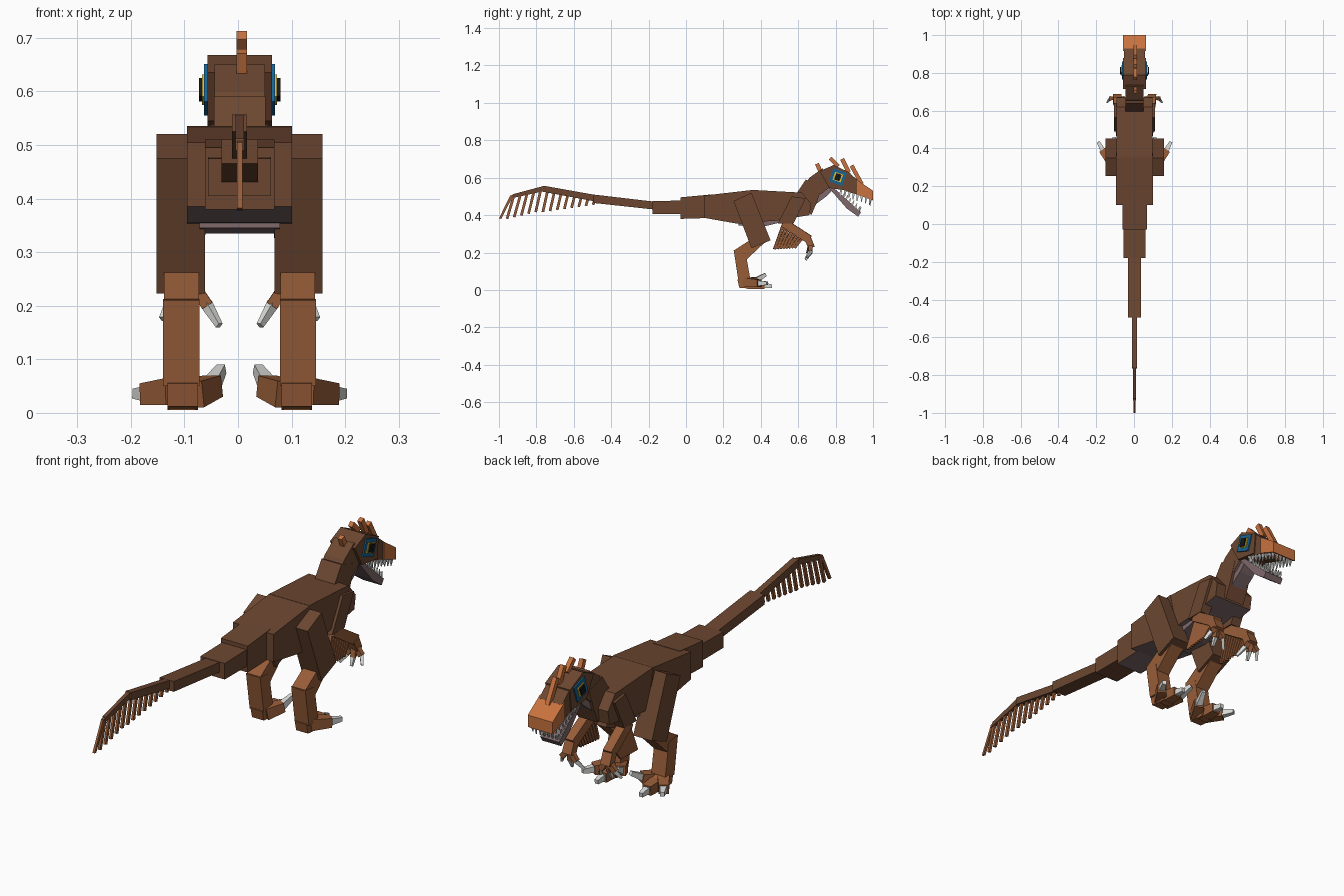
import bpy, bmesh
from mathutils import Vector

if "Cube" in bpy.data.objects:
    bpy.data.objects.remove(bpy.data.objects["Cube"])

CX = 0.003  # body centre line


def material(name, r, g, b):
    m = bpy.data.materials.new(name)
    m.use_nodes = True
    m.diffuse_color = (r, g, b, 1)
    m.node_tree.nodes["Principled BSDF"].inputs["Base Color"].default_value = (r, g, b, 1)
    return m


BROWN = material("dark brown hide", .15, .062, .03)
TAN = material("tan brown skin", .31, .108, .04)
ORANGE = material("orange snout", .58, .17, .05)
MAUVE = material("mauve belly", .21, .14, .145)
WHITE = material("white claw", .68, .68, .66)
BLUE = material("blue eye patch", .008, .13, .3)
YELLOW = material("yellow iris", .75, .5, .03)
BLACK = material("black pupil", .008, .008, .008)


def finish(name, bm, mats):
    bmesh.ops.recalc_face_normals(bm, faces=bm.faces)
    if len(mats) > 1:  # second colour goes on the underside
        bm.normal_update()
        for f in bm.faces:
            f.material_index = int(f.normal.z < -0.5)
    me = bpy.data.meshes.new(name)
    bm.to_mesh(me)
    bm.free()
    for m in mats:
        me.materials.append(m)
    ob = bpy.data.objects.new(name, me)
    bpy.context.collection.objects.link(ob)
    return ob


def prism(name, profile, x0, x1, *mats):
    """Side profile of (y, z) points extruded across x."""
    bm = bmesh.new()
    face = bm.faces.new([bm.verts.new((CX + x0, y, z)) for y, z in profile])
    new = bmesh.ops.extrude_face_region(bm, geom=[face])["geom"]
    verts = [v for v in new if isinstance(v, bmesh.types.BMVert)]
    bmesh.ops.translate(bm, verts=verts, vec=(x1 - x0, 0, 0))
    return finish(name, bm, mats)


def add_bar(bm, a, b, w, h, taper=1):
    """Box running from a to b, w wide and h deep, tapering to the end."""
    a, b = Vector(a), Vector(b)
    rot = (b - a).to_track_quat('Y', 'Z')
    for v in bmesh.ops.create_cube(bm, size=1)["verts"]:
        end = v.co.y > 0
        k = taper if end else 1
        v.co = (b if end else a) + rot @ Vector((v.co.x * w * k, 0, v.co.z * h * k))
        v.co.x += CX


def bars(name, items, mat):
    bm = bmesh.new()
    for it in items:
        add_bar(bm, *it)
    return finish(name, bm, [mat])


def lerp(a, b, t):
    return tuple(p + (q - p) * t for p, q in zip(a, b))


# Torso
prism("hips", [(.10, .385), (.10, .505), (.36, .535), (.40, .35), (.27, .355)], -.098, .098, BROWN, MAUVE)
prism("chest", [(.32, .36), (.35, .535), (.62, .52), (.67, .46), (.66, .40), (.48, .37)], -.096, .096, BROWN, MAUVE)
prism("belly", [(.28, .345), (.28, .42), (.50, .42), (.50, .36), (.40, .335)], -.075, .075, MAUVE)

# Neck
prism("neck_base", [(.58, .50), (.64, .59), (.73, .56), (.70, .47), (.67, .40)], -.048, .048, BROWN, MAUVE)
prism("neck_top", [(.64, .57), (.66, .60), (.73, .65), (.79, .57), (.72, .51)], -.047, .047, BROWN, MAUVE)

# Tail
prism("tail_base", [(-.03, .38), (-.03, .495), (.13, .51), (.13, .385)], -.065, .065, BROWN, MAUVE)
prism("tail_second", [(-.18, .405), (-.18, .475), (-.02, .478), (-.02, .405)], -.059, .059, BROWN)
prism("tail_third", [(-.495, .465), (-.495, .51), (-.17, .472), (-.17, .43)], -.034, .034, BROWN)
prism("tail_fourth", [(-.765, .525), (-.76, .557), (-.48, .507), (-.48, .472)], -.014, .014, BROWN)
prism("tail_fifth", [(-.935, .49), (-.925, .512), (-.76, .556), (-.75, .53)], -.008, .008, BROWN)
prism("tail_tip", [(-1, .382), (-.94, .505), (-.922, .508), (-.988, .38)], -.005, .005, TAN)

# Tail feathers hang from the underside and grow longer to the rear
feathers = []
for i in range(13):
    t = i / 12
    y = -.485 - .435 * t
    z = .49 + (-.485 - y) * .18 if y > -.76 else .545 + (y + .76) * .25
    drop = .035 + .09 * min(1, t * 1.6)
    feathers.append(((0, y, z), (0, y - .012 - .025 * t, z - drop), .01, .014))
bars("tail_feathers", feathers, TAN)

# Head
prism("skull", [(.715, .635), (.79, .668), (.88, .625), (.87, .53), (.765, .545)], -.06, .06, BROWN)
prism("muzzle", [(.85, .53), (.86, .635), (.93, .578), (.93, .505)], -.055, .055, BROWN)
prism("snout", [(.915, .51), (.915, .588), (1.0, .53), (1.0, .478)], -.06, .06, ORANGE)
prism("lower_jaw", [(.76, .55), (.79, .545), (.935, .415), (.92, .392), (.86, .435)], -.046, .046, MAUVE)
prism("throat", [(.67, .44), (.74, .57), (.80, .55), (.75, .50)], -.036, .036, MAUVE)

# Head crest
crest = [((.835 - .02, .66), (.77, .705)), ((.87, .63), (.835, .70)), ((.94, .565), (.885, .665)), ((.72, .63), (.70, .675))]
bars("crest", [((.004, a[0], a[1]), (.004, b[0], b[1]), .02, .022) for a, b in crest], ORANGE)

# Teeth along both jaws and across the front
teeth = []
for s in (-1, 1):
    for i in range(8):
        u = lerp((s * .048, .83, .54), (s * .048, .985, .49), i / 7)
        teeth.append((u, (u[0], u[1] - .004, u[2] - .035), .011, .014, .25))
        if i < 7:
            d = lerp((s * .04, .82, .51), (s * .04, .92, .422), i / 6)
            teeth.append((d, (d[0], d[1] + .012, d[2] + .026), .01, .012, .25))
for i in range(4):
    x = -.03 + .02 * i
    teeth.append(((x, .988, .49), (x, .984, .45), .012, .012, .25))
    teeth.append(((x, .922, .415), (x, .937, .442), .01, .01, .25))
bars("teeth", teeth, WHITE)

for s, side in ((-1, "right"), (1, "left")):
    # Eye: stacked tilted plates
    def plate(name, size, tall, x0, x1, mat):
        u, v = Vector((.94, -.34)) * size, Vector((.34, .94)) * tall
        c = Vector((.812, .603))
        prism(f"{side}_{name}", [c - u - v, c + u - v, c + u + v, c - u + v], s * x0, s * x1, mat)

    plate("eye_patch", .038, .037, .058, .066, BLUE)
    plate("eye_iris", .023, .022, .066, .070, YELLOW)
    plate("eye_pupil", .015, .018, .068, .076, BLACK)

    def pt(x, y, z):
        return (s * x, y, z)

    # Leg
    prism(f"{side}_thigh", [(.254, .475), (.35, .52), (.452, .265), (.35, .223)], s * .065, s * .155, BROWN)
    prism(f"{side}_shin", [(.255, .21), (.35, .272), (.43, .262), (.31, .15)], s * .076, s * .141, TAN)
    prism(f"{side}_ankle", [(.255, .213), (.318, .205), (.345, .05), (.28, .05)], s * .075, s * .143, TAN)
    prism(f"{side}_foot", [(.275, .055), (.34, .065), (.37, .04), (.36, .005), (.285, .012)], s * .078, s * .135, TAN)

    # Toes, with the inner one raised
    toes = [((.118, .32, .04), (.17, .392, .035), (.193, .435, .036)),
            ((.107, .33, .03), (.107, .42, .026), (.107, .46, .02)),
            ((.09, .31, .035), (.05, .375, .05), (.034, .425, .082))]
    bars(f"{side}_toes", [(pt(*a), pt(*b), .05, .05, .8) for a, b, c in toes], TAN)
    bars(f"{side}_toe_claws", [(lerp(pt(*a), pt(*b), .9), pt(*c), .028, .03, .6) for a, b, c in toes], WHITE)

    # Arm
    prism(f"{side}_upper_arm", [(.565, .50), (.64, .49), (.575, .355), (.49, .355)], s * .06, s * .108, BROWN)
    elbow, wrist = pt(.084, .52, .36), pt(.092, .66, .27)
    palm = pt(.092, .672, .225)
    bars(f"{side}_forearm", [(elbow, wrist, .04, .045), (lerp(elbow, wrist, .93), palm, .045, .035)], TAN)

    # Fingers spread sideways
    tips = [pt(.06, .665, .20), pt(.095, .655, .195), pt(.128, .665, .205)]
    ends = [pt(.038, .64, .163), pt(.096, .64, .16), pt(.144, .645, .175)]
    bars(f"{side}_fingers", [(lerp(wrist, palm, .5), p, .02, .022) for p in tips], TAN)
    bars(f"{side}_finger_claws", [(lerp(p, q, -.1), q, .016, .018, .6) for p, q in zip(tips, ends)], WHITE)

    # Arm feathers
    quills = []
    for i in range(8):
        a = lerp(elbow, wrist, .02 + .11 * i)
        drop = .14 - .011 * i
        quills.append((a, (a[0] + s * .008, a[1] - .05, a[2] - drop), .012, .014))
    bars(f"{side}_arm_feathers", quills, TAN)
